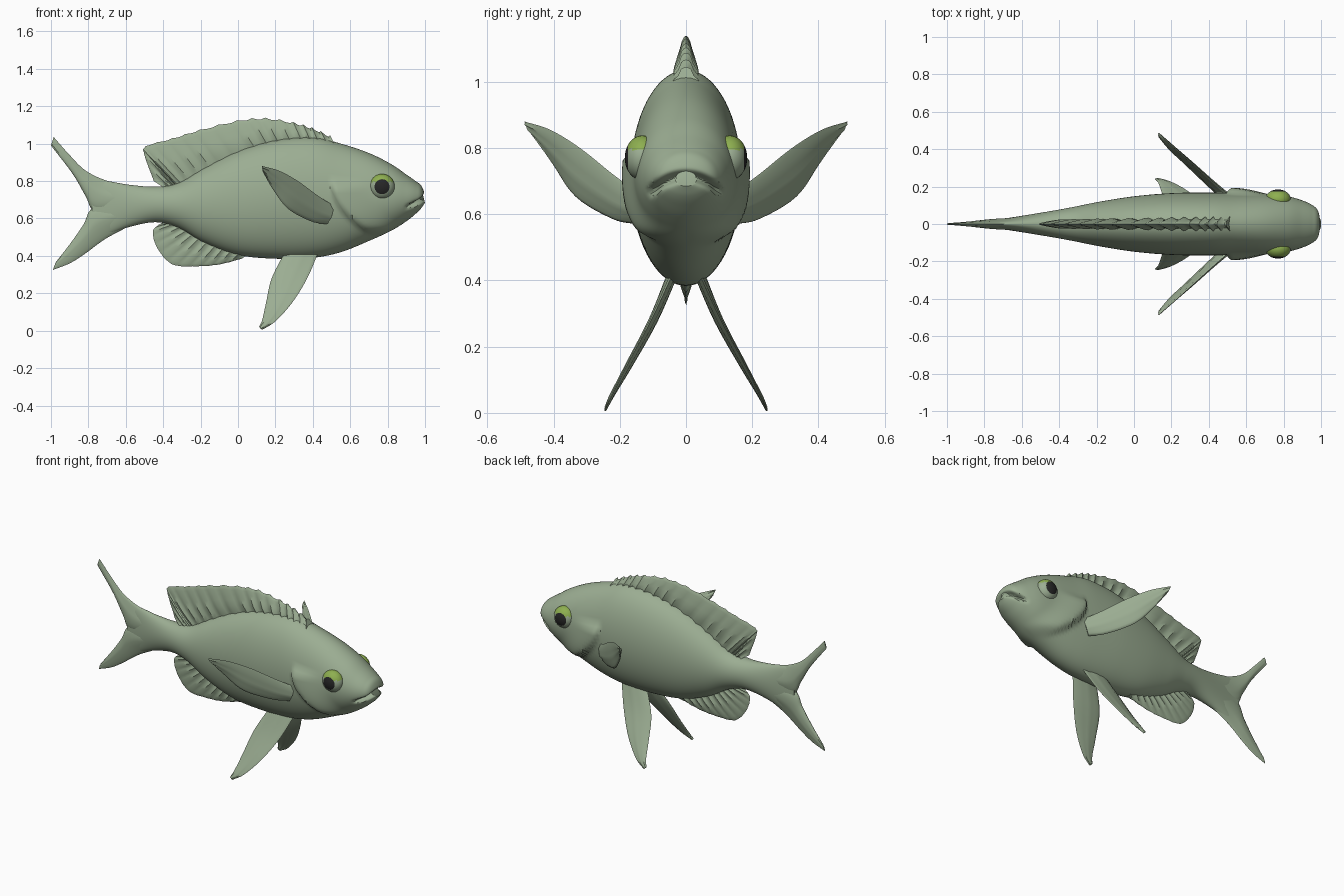
import bpy, bmesh, math
from mathutils import Vector

cube = bpy.data.objects.get("Cube")
if cube:
    bpy.data.objects.remove(cube)


def material(name, rgb):
    m = bpy.data.materials.new(name)
    m.use_nodes = True
    m.diffuse_color = (*rgb, 1)
    bsdf = m.node_tree.nodes["Principled BSDF"]
    bsdf.inputs["Base Color"].default_value = (*rgb, 1)
    bsdf.inputs["Roughness"].default_value = 0.8
    return m


SAGE = material("sage_skin", (0.33, 0.42, 0.29))
LIME = material("lime_eyelid", (0.27, 0.43, 0.08))
BLACK = material("black_pupil", (0.02, 0.02, 0.02))


def smooth_path(stations, steps):
    """Catmull-Rom interpolation through stations of any dimension."""
    p = [Vector(s) for s in stations]
    p = [2 * p[0] - p[1]] + p + [2 * p[-1] - p[-2]]
    out = []
    for a, b, c, d in zip(p, p[1:], p[2:], p[3:]):
        for k in range(steps):
            t = k / steps
            out.append(b + (c - a) * (t / 2) + (2 * a - 5 * b + 4 * c - d) * (t * t / 2)
                       + (3 * b - a - 3 * c + d) * (t ** 3 / 2))
    return out + [p[-2]]


def finish(bm, name, mats, angle=40):
    bmesh.ops.recalc_face_normals(bm, faces=bm.faces)
    mesh = bpy.data.meshes.new(name)
    bm.to_mesh(mesh)
    bm.free()
    for m in mats:
        mesh.materials.append(m)
    ob = bpy.data.objects.new(name, mesh)
    bpy.context.collection.objects.link(ob)
    bpy.ops.object.select_all(action="DESELECT")
    ob.select_set(True)
    bpy.context.view_layer.objects.active = ob
    bpy.ops.object.shade_smooth_by_angle(angle=math.radians(angle))
    return ob


def loft(name, rings):
    bm = bmesh.new()
    vs = [[bm.verts.new(p) for p in ring] for ring in rings]
    n = len(vs[0])
    for a, b in zip(vs, vs[1:]):
        for i in range(n):
            j = (i + 1) % n
            bm.faces.new((a[i], a[j], b[j], b[i]))
    bm.faces.new(vs[0])
    bm.faces.new(vs[-1])
    return finish(bm, name, [SAGE])


def fin(name, stations, thick, end_thick, steps=6, side=1, saw=0.0, ripple=0.0, n=20):
    """Blade lofted between a tip edge (x, y, z) and a base edge (x, y, z)."""
    path = smooth_path(stations, steps)
    mids = [(Vector(p[:3]) + Vector(p[3:])) / 2 for p in path]
    rings = []
    for k, p in enumerate(path):
        tip, base = Vector(p[:3]), Vector(p[3:])
        half = (tip - base) / 2
        span = mids[min(k + 1, len(path) - 1)] - mids[max(k - 1, 0)]
        normal = half.cross(span).normalized()
        f = k / (len(path) - 1)
        w = thick + (end_thick - thick) * f
        ray = k % 3 == 0
        if saw:
            w *= 1.25 if ray else 0.8
        ring = []
        for i in range(n):
            a = math.tau * i / n
            c, s = math.cos(a), math.sin(a)
            reach = half * c
            if ray and c > 0.7:
                reach += half.normalized() * saw * (1 - f)
            q = mids[k] + reach + normal * (w * s * (1 - 0.5 * max(c, 0))
                                            + ripple * math.sin(9 * c) * (1 - c * c))
            ring.append((q.x, q.y * side, q.z))
        rings.append(ring)
    return loft(name, rings)


# Body: x, top, bottom, half width
profile = [
    (-0.78, 0.80, 0.47, 0.016), (-0.70, 0.80, 0.51, 0.028), (-0.58, 0.78, 0.555, 0.047),
    (-0.44, 0.77, 0.58, 0.070), (-0.32, 0.79, 0.55, 0.092), (-0.18, 0.87, 0.47, 0.120),
    (0.00, 0.96, 0.405, 0.148), (0.20, 1.02, 0.385, 0.165), (0.40, 1.035, 0.39, 0.168),
    (0.55, 1.00, 0.42, 0.165), (0.70, 0.95, 0.48, 0.160), (0.82, 0.89, 0.535, 0.148),
    (0.90, 0.835, 0.585, 0.126), (0.95, 0.80, 0.625, 0.103), (0.98, 0.775, 0.655, 0.078),
    (1.00, 0.73, 0.685, 0.035)]


def ramp(v, lo, hi):
    t = min(max((v - lo) / (hi - lo), 0), 1)
    return t * t * (3 - 2 * t)


body = []
for x, top, bottom, w in smooth_path(profile, 10):
    ring = []
    for i in range(72):
        a = math.tau * i / 72
        y = w * math.cos(a)
        z = (top + bottom) / 2 + (top - bottom) / 2 * math.sin(a)
        # raised gill cover with a curved rear edge
        edge = 0.49 + 3 * (0.78 - z) ** 2
        bump = ramp(x, edge, edge + 0.025) * (1 - ramp(x, edge + 0.03, edge + 0.24))
        bump *= ramp(z, 0.50, 0.56) * (1 - ramp(z, 0.76, 0.81))
        y += math.copysign(0.028 * bump, y)
        # mouth crease between the lips
        crease = math.exp(-((z - 0.715 + 4 * y * y) / 0.014) ** 2) * ramp(x, 0.88, 0.96)
        ring.append((x - 0.035 * crease, y * (1 - 0.12 * crease), z))
    body.append(ring)
loft("body", body)


def midline(points):
    return [(a, 0, b, c, 0, d) for a, b, c, d in points]


# Tail lobes: outer edge x, z then inner edge x, z
fin("tail_upper_lobe", midline([
    (-0.58, 0.775, -0.58, 0.64), (-0.71, 0.805, -0.76, 0.635), (-0.82, 0.86, -0.815, 0.72),
    (-0.91, 0.95, -0.885, 0.84), (-0.985, 1.035, -1.0, 0.99)]), 0.036, 0.004, ripple=0.002)
fin("tail_lower_lobe", midline([
    (-0.58, 0.56, -0.58, 0.69), (-0.71, 0.49, -0.77, 0.66), (-0.82, 0.41, -0.825, 0.57),
    (-0.90, 0.36, -0.89, 0.475), (-0.99, 0.325, -0.975, 0.365)]), 0.036, 0.004, ripple=0.002)

# Dorsal and anal fins: tip x, z then base x, z
fin("dorsal_fin", midline([
    (0.50, 1.03, 0.53, 0.97), (0.40, 1.075, 0.45, 0.97), (0.30, 1.105, 0.36, 0.97),
    (0.15, 1.13, 0.24, 0.96), (0.00, 1.118, 0.12, 0.93), (-0.20, 1.07, -0.05, 0.87),
    (-0.35, 1.025, -0.18, 0.80), (-0.49, 0.985, -0.27, 0.75), (-0.50, 0.94, -0.31, 0.74),
    (-0.45, 0.80, -0.36, 0.74)]), 0.034, 0.016, saw=0.016)
fin("anal_fin", midline([
    (0.02, 0.385, 0.10, 0.44), (-0.10, 0.355, 0.00, 0.47), (-0.22, 0.345, -0.08, 0.50),
    (-0.35, 0.355, -0.16, 0.54), (-0.43, 0.44, -0.22, 0.57), (-0.455, 0.53, -0.26, 0.60),
    (-0.42, 0.57, -0.30, 0.62)]), 0.022, 0.014, saw=0.003)

# Paired fins: upper or front edge, then lower or rear edge
pectoral = [
    (0.51, 0.15, 0.67, 0.47, 0.15, 0.57), (0.43, 0.22, 0.72, 0.39, 0.22, 0.585),
    (0.32, 0.32, 0.80, 0.27, 0.33, 0.65), (0.22, 0.41, 0.855, 0.19, 0.40, 0.75),
    (0.13, 0.488, 0.88, 0.135, 0.465, 0.845)]
pelvic = [
    (0.43, 0.04, 0.42, 0.25, 0.04, 0.42), (0.37, 0.105, 0.28, 0.18, 0.095, 0.28),
    (0.29, 0.175, 0.15, 0.15, 0.165, 0.15), (0.20, 0.225, 0.05, 0.13, 0.22, 0.06),
    (0.13, 0.245, 0.005, 0.113, 0.24, 0.02)]


def eye(name, side):
    bm = bmesh.new()
    bmesh.ops.create_uvsphere(bm, u_segments=32, v_segments=20, radius=1)
    for v in bm.verts:  # pole turned outwards, slightly flattened
        x, y, z = v.co
        v.co = (0.77 + 0.068 * x, side * (0.132 + 0.053 * z), 0.77 + 0.068 * y)
    for f in bm.faces:
        c = f.calc_center_median()
        if math.hypot(c.x - 0.77, c.z - 0.77) < 0.04 and abs(c.y) > 0.14:
            f.material_index = 2
        elif c.z > 0.797:
            f.material_index = 1
    return finish(bm, name, [SAGE, LIME, BLACK])


for label, side in (("left", 1), ("right", -1)):
    fin(label + "_pectoral_fin", pectoral, 0.022, 0.006, side=side, ripple=0.004)
    fin(label + "_pelvic_fin", pelvic, 0.016, 0.004, side=side, ripple=0.003)
    eye(label + "_eye", side)
